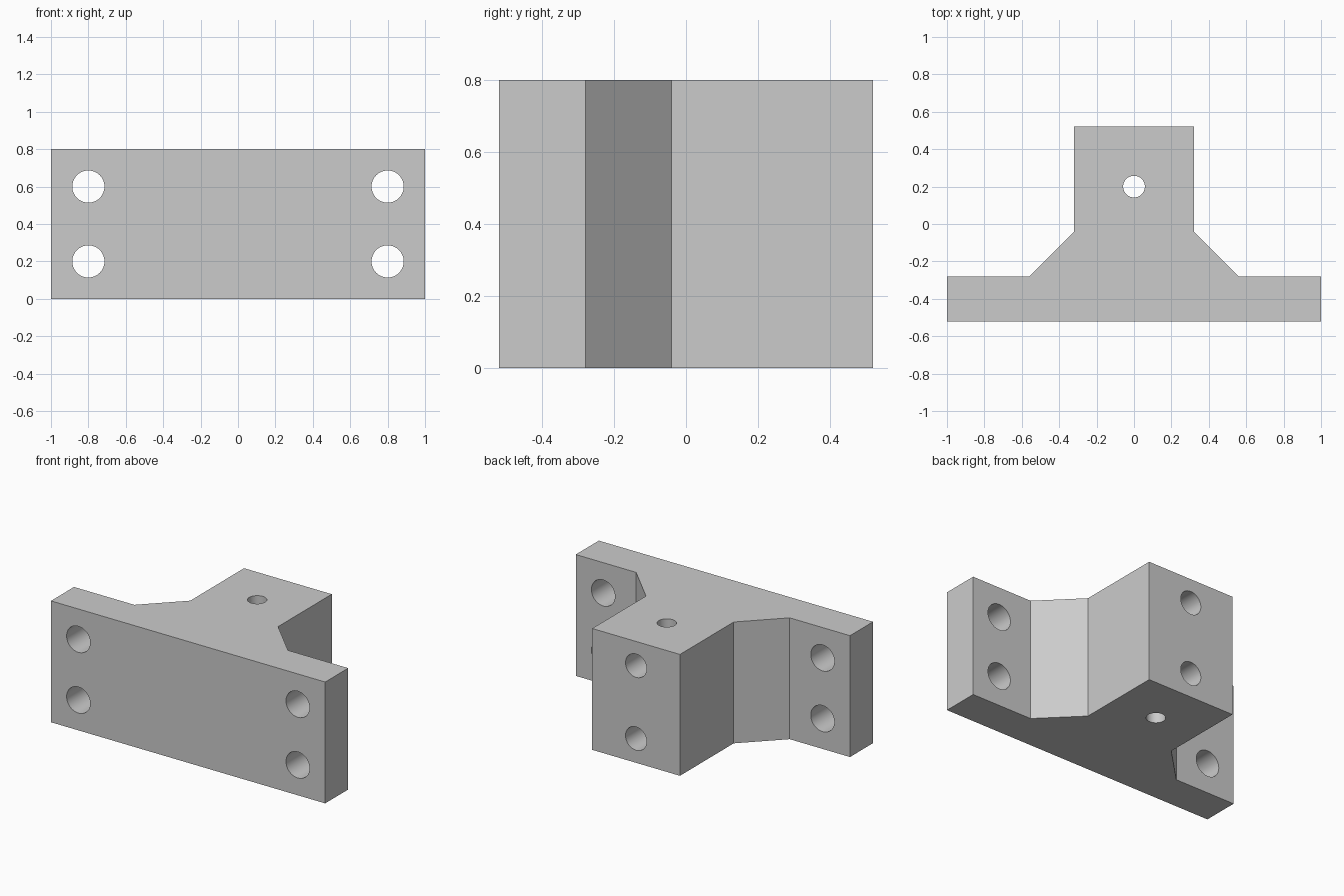
import bpy, bmesh
from math import pi

cube = bpy.data.objects.get("Cube")
if cube:
    bpy.data.objects.remove(cube, do_unlink=True)

HEIGHT = 0.8
BACK = 0.52

grey = bpy.data.materials.new("light_grey")
grey.use_nodes = True
grey.diffuse_color = (0.6, 0.6, 0.6, 1)
grey.node_tree.nodes["Principled BSDF"].inputs["Base Color"].default_value = (0.6, 0.6, 0.6, 1)

# T-shaped bracket: half outline mirrored, then extruded upward
half = [(1, -BACK), (1, -0.28), (0.56, -0.28), (0.32, -0.04), (0.32, BACK)]
outline = half + [(-x, y) for x, y in reversed(half)]
bm = bmesh.new()
base = bm.faces.new([bm.verts.new((x, y, 0)) for x, y in outline])
top = bmesh.ops.extrude_face_region(bm, geom=[base])["geom"]
bmesh.ops.translate(bm, vec=(0, 0, HEIGHT),
                    verts=[v for v in top if isinstance(v, bmesh.types.BMVert)])
bmesh.ops.recalc_face_normals(bm, faces=bm.faces)
mesh = bpy.data.meshes.new("mounting_bracket")
bm.to_mesh(mesh)
bm.free()
mesh.materials.append(grey)
bracket = bpy.data.objects.new("mounting_bracket", mesh)
bpy.context.collection.objects.link(bracket)


def drill(name, center, radius, length, along_y=True):
    """Cut a round hole through the bracket."""
    bpy.ops.mesh.primitive_cylinder_add(vertices=48, radius=radius, depth=length, location=center,
                                        rotation=(pi / 2 if along_y else 0, 0, 0))
    cutter = bpy.context.object
    cutter.name = name
    cutter.hide_render = True
    cutter.data.materials.append(grey)
    mod = bracket.modifiers.new(name, "BOOLEAN")
    mod.operation = "DIFFERENCE"
    mod.solver = "EXACT"
    mod.object = cutter
    bpy.context.view_layer.objects.active = bracket
    bpy.ops.object.modifier_apply(modifier=name)
    bpy.data.objects.remove(cutter, do_unlink=True)


# Four screw holes through the plate
for x in (-0.8, 0.8):
    for z in (0.2, 0.6):
        drill("plate_hole", (x, -0.4, z), 0.086, 0.6)

# Two blind holes in the back of the stem
for z in (0.16, 0.64):
    drill("stem_hole", (0, BACK, z), 0.077, 0.8)

# Vertical pin hole through the stem
drill("pin_hole", (0, 0.2, HEIGHT / 2), 0.058, 1.2, along_y=False)

# Smooth hole walls, sharp edges elsewhere
bpy.ops.object.select_all(action="DESELECT")
bracket.select_set(True)
bpy.context.view_layer.objects.active = bracket
bpy.ops.object.shade_smooth_by_angle(angle=pi / 6)
